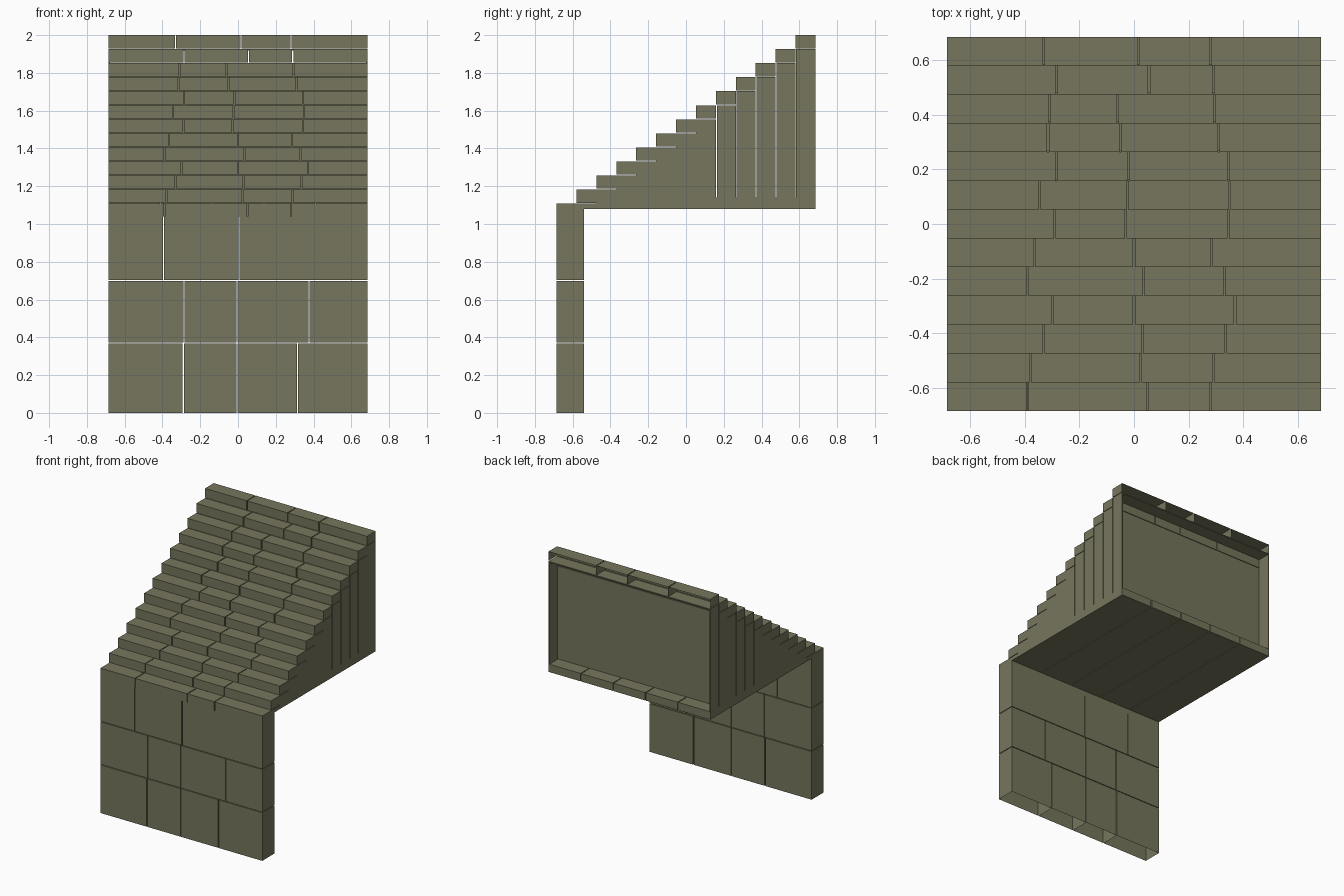
import bpy, bmesh
from mathutils import Vector

cube = bpy.data.objects.get("Cube")
if cube:
    bpy.data.objects.remove(cube, do_unlink=True)

HALF = 0.685
STEPS = 13
DEPTH = 2 * HALF / STEPS
RISE = 0.0743
GAP = 0.006
BASE, FLOOR = 1.08, 1.14

stone = bpy.data.materials.new("olive_stone")
stone.use_nodes = True
colour = (0.18, 0.18, 0.11, 1)
stone.diffuse_color = colour
bsdf = stone.node_tree.nodes["Principled BSDF"]
bsdf.inputs["Base Color"].default_value = colour
bsdf.inputs["Roughness"].default_value = 0.9


def course(name, spans, y, z, open_sides=()):
    """One object holding a box for every x span; open_sides lists directions left open."""
    bm = bmesh.new()
    for x0, x1 in spans:
        lo, hi = Vector((x0, y[0], z[0])), Vector((x1, y[1], z[1]))
        verts = bmesh.ops.create_cube(bm, size=1)["verts"]
        for v in verts:
            v.co = (lo + hi) / 2 + v.co * (hi - lo)
    bm.normal_update()
    hidden = [f for f in bm.faces
              if any(f.normal.dot(Vector(d)) > 0.5 for d in open_sides)]
    bmesh.ops.delete(bm, geom=hidden, context='FACES')
    mesh = bpy.data.meshes.new(name)
    bm.to_mesh(mesh)
    bm.free()
    mesh.materials.append(stone)
    obj = bpy.data.objects.new(name, mesh)
    bpy.context.collection.objects.link(obj)
    return obj


def split(joints):
    """Spans across the full width, separated by narrow joints."""
    edges = [-HALF - GAP / 2] + list(joints) + [HALF + GAP / 2]
    return [(a + GAP / 2, b - GAP / 2) for a, b in zip(edges, edges[1:])]


def step_y(i):
    return -HALF + i * DEPTH


def step_top(i):
    return 2 - (STEPS - 1 - i) * RISE


FULL = [(-HALF, HALF)]
UNDER, BACK = (0, 0, -1), (0, 1, 0)

# Front wall of three block courses, hollow at the foot
wall_y = (-HALF, -0.54)
course("wall_course_low", split([-0.29, -0.005, 0.315]), wall_y, (0, 0.368), [UNDER])
course("wall_course_middle", split([-0.285, -0.005, 0.375]), wall_y, (0.373, 0.698))
course("wall_course_high", split([-0.395, 0.005]), wall_y, (0.703, 1.04))
course("wall_cap", FULL, (step_y(1), -0.54), (1.04, BASE))

# Floor planks under the stair
planks = split([0.274 * k for k in (-1.5, -0.5, 0.5, 1.5)])
course("floor_planks_front", planks, (step_y(1), step_y(2)), (BASE, step_top(0)))
course("floor_planks", planks, (step_y(2), HALF), (BASE, FLOOR))

# Staggered tread blocks
joints = [
    (-0.39, 0.05, 0.28), (-0.38, 0.025, 0.29), (-0.33, 0.03, 0.335),
    (-0.30, 0.0, 0.37), (-0.39, 0.035, 0.33), (-0.365, 0.0, 0.285),
    (-0.29, -0.03, 0.345), (-0.345, -0.025, 0.35), (-0.285, -0.02, 0.345),
    (-0.315, -0.05, 0.31), (-0.31, -0.06, 0.295), (-0.285, 0.055, 0.29),
    (-0.33, 0.015, 0.28),
]
for i, row in enumerate(joints):
    bottom = 1.04 if i == 0 else step_top(i - 1) + 0.004
    last = i == STEPS - 1
    course(f"step_{i + 1}", split(row), (step_y(i), step_y(i + 1)),
           (bottom, step_top(i)), [UNDER, BACK] if last else [])

# Solid columns carrying the treads, with open joints towards the back
for i in range(2, STEPS - 1):
    slit = 0.005 if i >= 8 else 0
    course(f"column_{i + 1}", FULL, (step_y(i) + slit, step_y(i + 1)),
           (FLOOR, step_top(i - 1)))

# Thin frame around the recessed back
back_y = (step_y(STEPS - 1) + 0.004, HALF)
frame_top = step_top(STEPS - 2)
course("back_shelf", FULL, back_y, (frame_top - 0.008, frame_top))
course("back_side_frames", [(-HALF, -HALF + 0.008), (HALF - 0.008, HALF)],
       back_y, (FLOOR, frame_top - 0.008))
